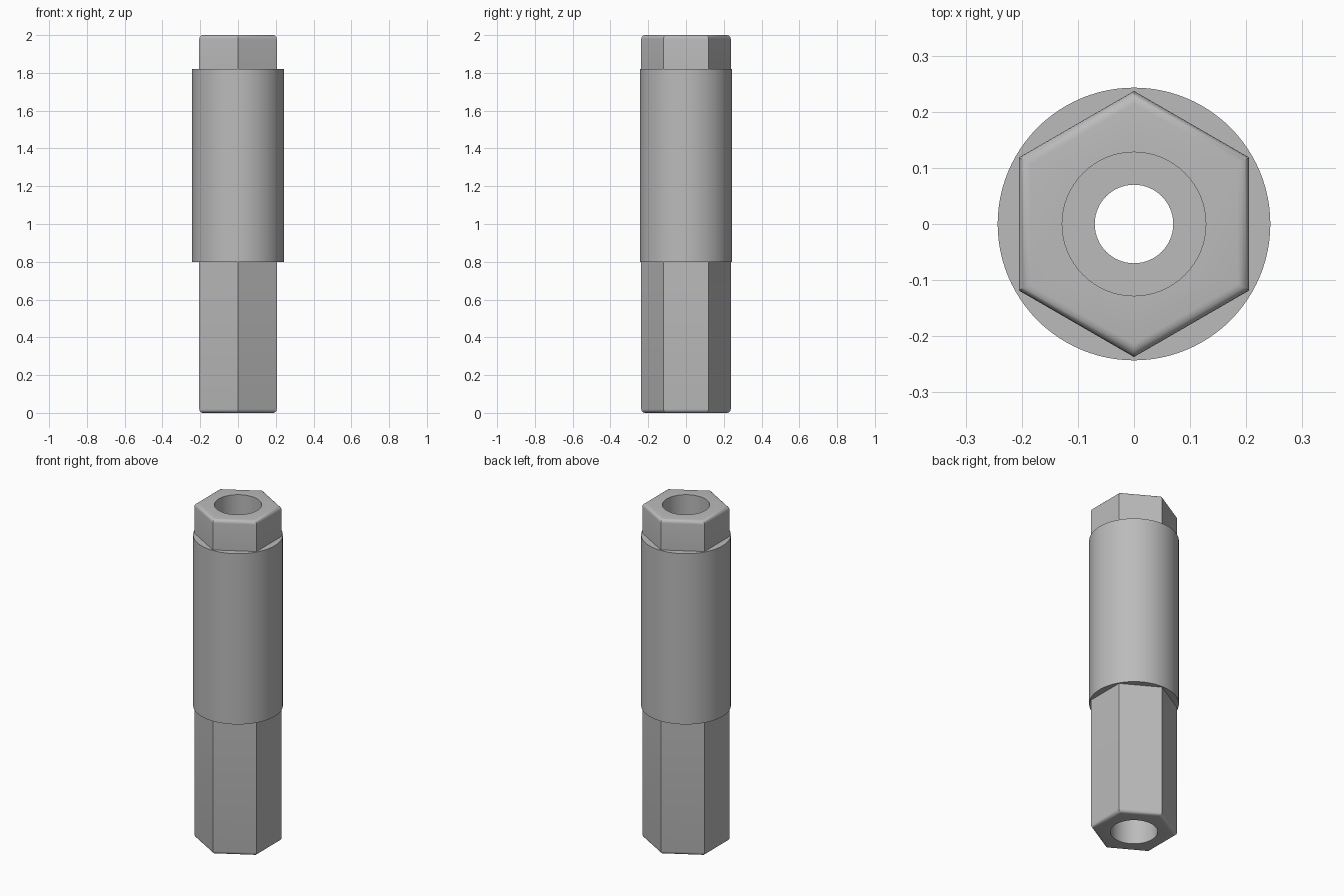
import bpy
import bmesh
import math

cube = bpy.data.objects.get("Cube")
if cube:
    bpy.data.objects.remove(cube, do_unlink=True)

HEX_RADIUS = 0.237
FILLET = 0.02
SLEEVE_RADIUS = 0.243
SLEEVE_BOTTOM, SLEEVE_TOP = 0.8, 1.82
SOCKET_RADIUS, HOLE_RADIUS = 0.128, 0.07
WEB_BOTTOM, WEB_TOP = 0.9, 1.1

steel = bpy.data.materials.new("grey steel")
steel.use_nodes = True
steel.diffuse_color = (0.5, 0.5, 0.5, 1)
steel.node_tree.nodes["Principled BSDF"].inputs["Base Color"].default_value = (0.5, 0.5, 0.5, 1)


def prism(name, sides, radius, bottom, top, turn=0.0, fillet=0.0):
    """Upright prism with optional rounded rims at both ends."""
    bm = bmesh.new()
    ring = []
    for i in range(sides):
        a = turn + math.tau * i / sides
        ring.append(bm.verts.new((radius * math.cos(a), radius * math.sin(a), bottom)))
    base = bm.faces.new(ring)
    grown = bmesh.ops.extrude_face_region(bm, geom=[base], use_keep_orig=True)["geom"]
    lifted = [v for v in grown if isinstance(v, bmesh.types.BMVert)]
    bmesh.ops.translate(bm, verts=lifted, vec=(0, 0, top - bottom))
    bmesh.ops.recalc_face_normals(bm, faces=bm.faces)
    if fillet:
        rims = [e for e in bm.edges if abs(e.verts[0].co.z - e.verts[1].co.z) < 1e-5]
        bmesh.ops.bevel(bm, geom=rims, offset=fillet, segments=5, profile=0.5,
                        affect='EDGES', clamp_overlap=True)
    mesh = bpy.data.meshes.new(name)
    bm.to_mesh(mesh)
    bm.free()
    mesh.materials.append(steel)
    obj = bpy.data.objects.new(name, mesh)
    bpy.context.collection.objects.link(obj)
    return obj


def combine(target, tool, operation):
    """Apply a boolean and discard the tool."""
    tool.hide_render = True
    mod = target.modifiers.new(tool.name, 'BOOLEAN')
    mod.operation = operation
    mod.solver = 'EXACT'
    mod.object = tool
    bpy.ops.object.modifier_apply(modifier=mod.name)
    bpy.data.objects.remove(tool, do_unlink=True)


# Hexagonal shaft with corners to front and back
shaft = prism("hex_shaft_with_sleeve", 6, HEX_RADIUS, 0, 2, math.pi / 2, FILLET)
bpy.ops.object.select_all(action='DESELECT')
bpy.context.view_layer.objects.active = shaft
shaft.select_set(True)

# Round sleeve around the upper middle
combine(shaft, prism("sleeve", 96, SLEEVE_RADIUS, SLEEVE_BOTTOM, SLEEVE_TOP), 'UNION')

# Wide sockets from both ends, joined by a narrow hole through the web
combine(shaft, prism("lower_socket", 64, SOCKET_RADIUS, -0.1, WEB_BOTTOM), 'DIFFERENCE')
combine(shaft, prism("upper_socket", 64, SOCKET_RADIUS, WEB_TOP, 2.1), 'DIFFERENCE')
combine(shaft, prism("web_hole", 64, HOLE_RADIUS, WEB_BOTTOM - 0.1, WEB_TOP + 0.1), 'DIFFERENCE')

bpy.ops.object.shade_smooth_by_angle(angle=math.radians(30))
